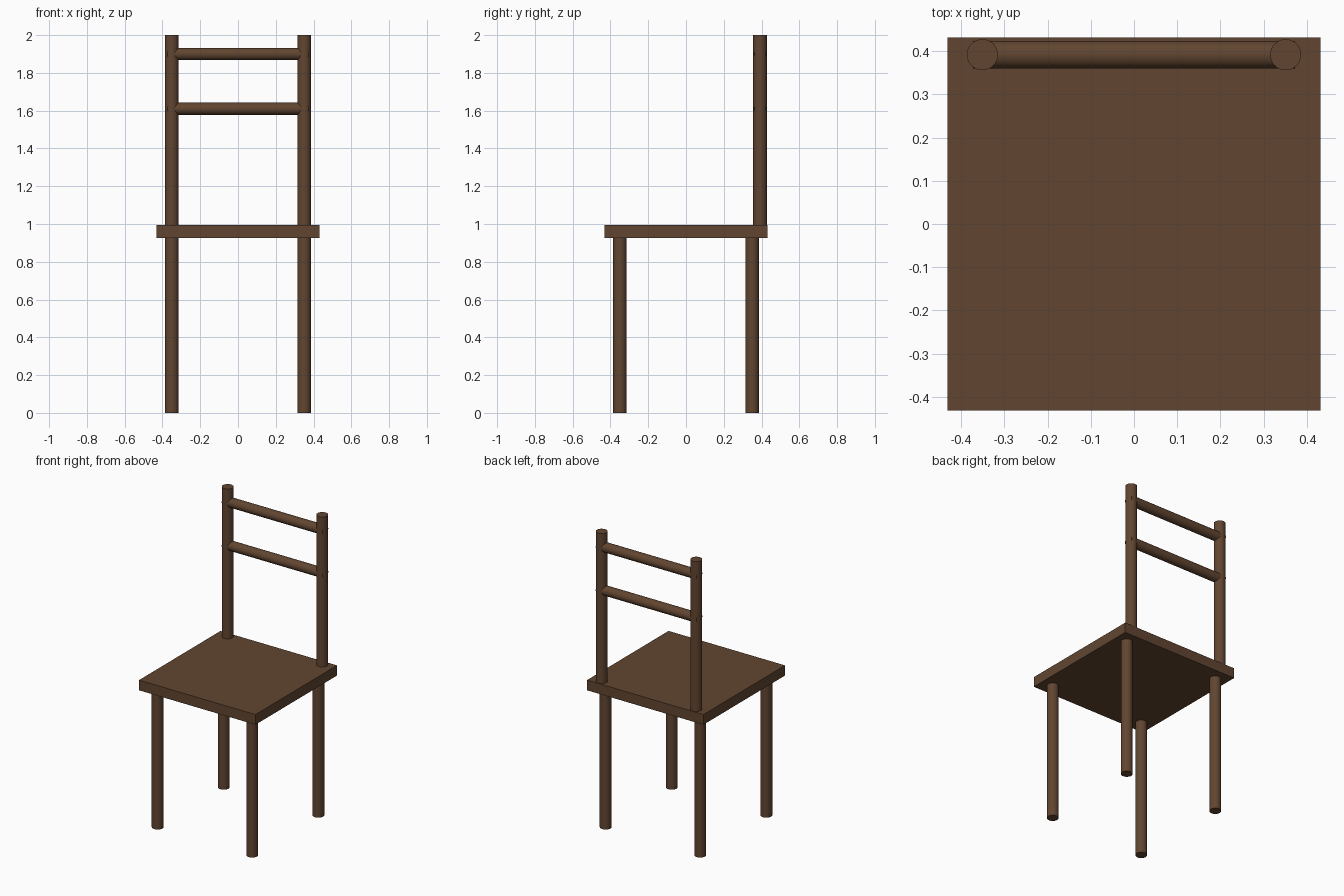
import bpy
from math import pi, radians

if "Cube" in bpy.data.objects:
    bpy.data.objects.remove(bpy.data.objects["Cube"])

wood = bpy.data.materials.new("brown_wood")
wood.diffuse_color = (0.12, 0.06, 0.03, 1)
wood.use_nodes = True
wood.node_tree.nodes["Principled BSDF"].inputs["Base Color"].default_value = wood.diffuse_color


def rod(name, radius, length, center, rotation=(0, 0, 0)):
    bpy.ops.mesh.primitive_cylinder_add(
        vertices=32, radius=radius, depth=length, location=center, rotation=rotation)
    ob = bpy.context.object
    ob.name = name
    ob.data.materials.append(wood)
    bpy.ops.object.shade_smooth_by_angle(angle=radians(30))
    return ob


SEAT_BOTTOM, SEAT_TOP, TOP = 0.927, 0.995, 2.0
SEAT_WIDTH = 0.864
LEG_X, LEG_Y, POST_Y = 0.351, 0.35, 0.392

# Square seat slab
bpy.ops.mesh.primitive_cube_add(size=1, location=(0, 0, (SEAT_BOTTOM + SEAT_TOP) / 2))
seat = bpy.context.object
seat.name = "seat"
seat.scale = (SEAT_WIDTH, SEAT_WIDTH, SEAT_TOP - SEAT_BOTTOM)
bpy.ops.object.transform_apply(location=False, rotation=False, scale=True)
seat.data.materials.append(wood)

# Legs and backrest posts, left and right
for side, x in (("left", -LEG_X), ("right", LEG_X)):
    rod(f"front_leg_{side}", 0.036, SEAT_BOTTOM, (x, -LEG_Y, SEAT_BOTTOM / 2))
    rod(f"back_leg_{side}", 0.036, SEAT_BOTTOM, (x, LEG_Y, SEAT_BOTTOM / 2))
    rod(f"back_post_{side}", 0.036, TOP - SEAT_TOP, (x, POST_Y, (TOP + SEAT_TOP) / 2))

# Backrest rails running through the posts
for name, z in (("upper_rail", 1.9), ("lower_rail", 1.61)):
    rod(name, 0.032, 0.746, (0, POST_Y, z), (0, pi / 2, 0))
